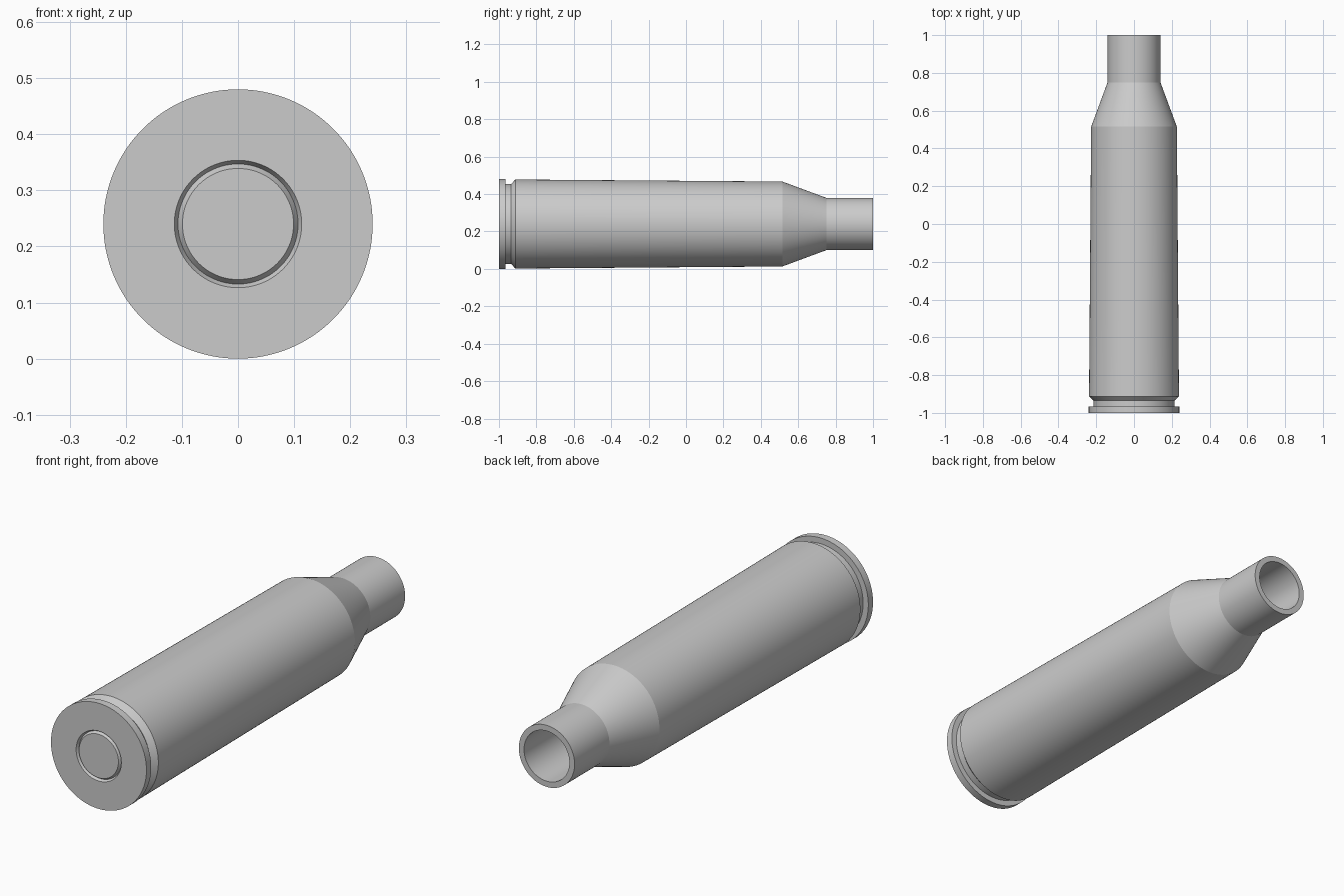
import bpy, bmesh, math
from mathutils import Matrix, Vector

if "Cube" in bpy.data.objects:
    bpy.data.objects.remove(bpy.data.objects["Cube"])

AXIS_Z = 0.24
SIDES = 128


def lathe(name, profile):
    """Revolve (y, radius) points around the long axis."""
    bm = bmesh.new()
    verts = [bm.verts.new((r, y, AXIS_Z)) for y, r in profile]
    edges = [bm.edges.new(pair) for pair in zip(verts, verts[1:])]
    bmesh.ops.spin(bm, geom=verts + edges, cent=(0, 0, AXIS_Z), axis=(0, 1, 0),
                   angle=math.tau, steps=SIDES, use_duplicate=False)
    bmesh.ops.remove_doubles(bm, verts=bm.verts, dist=1e-5)
    bmesh.ops.recalc_face_normals(bm, faces=bm.faces)
    mesh = bpy.data.meshes.new(name)
    bm.to_mesh(mesh)
    bm.free()
    obj = bpy.data.objects.new(name, mesh)
    bpy.context.collection.objects.link(obj)
    bpy.ops.object.select_all(action='DESELECT')
    obj.select_set(True)
    bpy.context.view_layer.objects.active = obj
    bpy.ops.object.shade_smooth_by_angle(angle=math.radians(12))
    return obj


# Hollow bottlenecked shell: base, rim, groove, body, shoulder, neck, cavity
lathe("shell", [
    (-0.988, 0.0), (-0.988, 0.107), (-1.0, 0.1135),
    (-1.0, 0.24), (-0.966, 0.24), (-0.966, 0.214),
    (-0.935, 0.214), (-0.912, 0.238), (0.515, 0.227),
    (0.75, 0.14), (1.0, 0.14),
    (1.0, 0.114), (0.745, 0.114), (0.505, 0.2),
    (-0.72, 0.2), (-0.8, 0.16), (-0.82, 0.0),
])

# Round bevelled disc set in the base
lathe("base_disc", [(-1.0, 0.0), (-1.0, 0.099), (-0.988, 0.107)])
